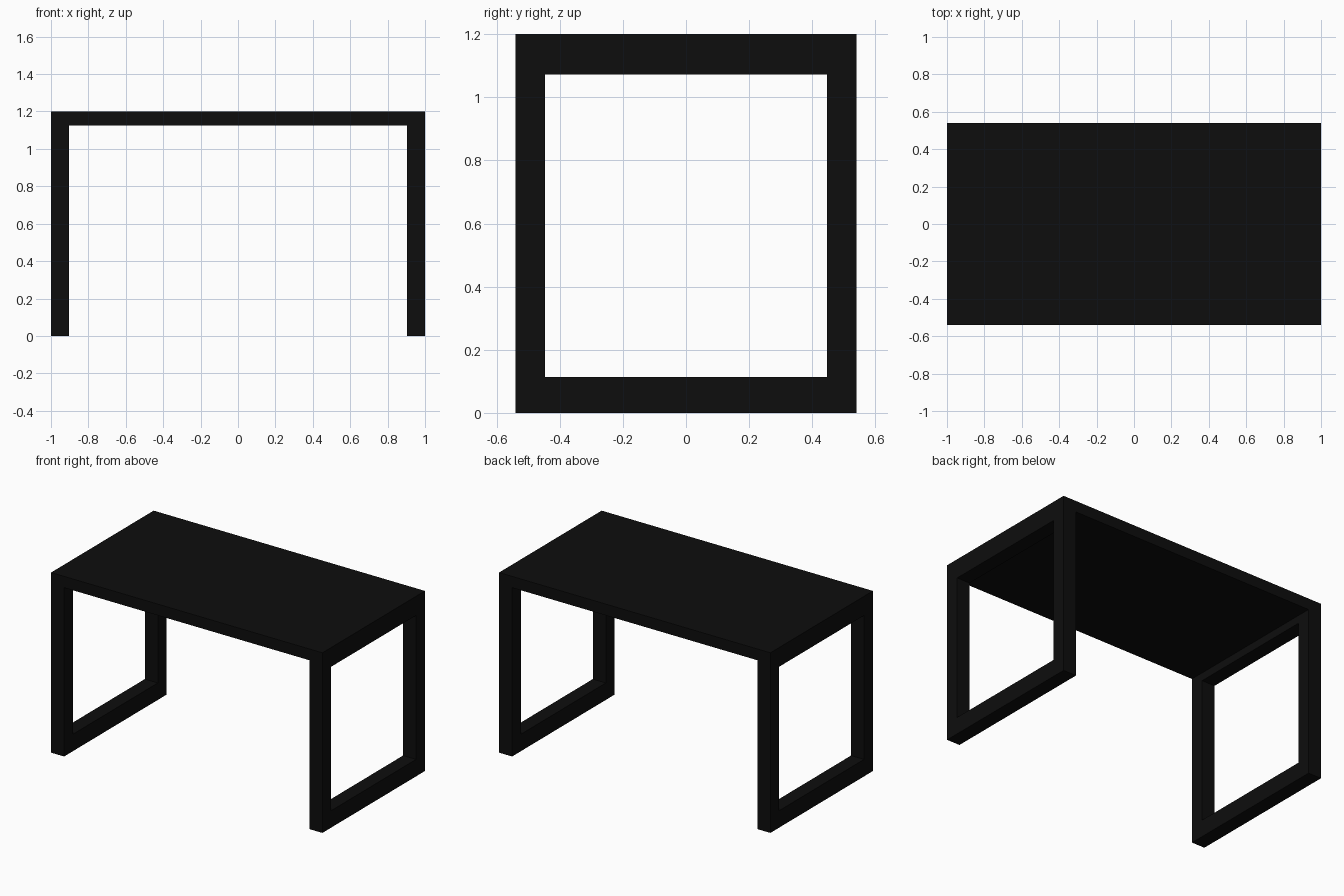
import bpy

cube = bpy.data.objects.get("Cube")
if cube:
    bpy.data.objects.remove(cube, do_unlink=True)

# Overall sizes
HALF_X, HALF_Y, HEIGHT = 1.0, 0.54, 1.2
TOP_Z = 1.125          # underside of the table top
BAR_X, BAR_Y = 0.096, 0.093   # leg section
RAIL_H = 0.113         # floor rail height
OPEN_TOP = 1.072       # upper edge of the side openings

black = bpy.data.materials.new("matte black")
black.use_nodes = True
colour = (0.004, 0.004, 0.004, 1)
black.diffuse_color = colour
black.node_tree.nodes["Principled BSDF"].inputs["Base Color"].default_value = colour


def box(name, low, high):
    """Add a flat-shaded box between two opposite corners."""
    centre = [(a + b) / 2 for a, b in zip(low, high)]
    bpy.ops.mesh.primitive_cube_add(size=1, location=centre)
    obj = bpy.context.object
    obj.name = name
    obj.scale = [b - a for a, b in zip(low, high)]
    bpy.ops.object.transform_apply(location=False, rotation=False, scale=True)
    obj.data.materials.append(black)
    return obj


# Table top
box("table_top", (-HALF_X, -HALF_Y, TOP_Z), (HALF_X, HALF_Y, HEIGHT))

# Rectangular leg frame on each side
inner_y = HALF_Y - BAR_Y
for side, x0 in (("right", -HALF_X), ("left", HALF_X - BAR_X)):
    x1 = x0 + BAR_X
    box(f"front_{side}_leg", (x0, -HALF_Y, 0), (x1, -inner_y, TOP_Z))
    box(f"back_{side}_leg", (x0, inner_y, 0), (x1, HALF_Y, TOP_Z))
    box(f"{side}_floor_rail", (x0, -inner_y, 0), (x1, inner_y, RAIL_H))
    box(f"{side}_upper_rail", (x0, -inner_y, OPEN_TOP), (x1, inner_y, TOP_Z))
